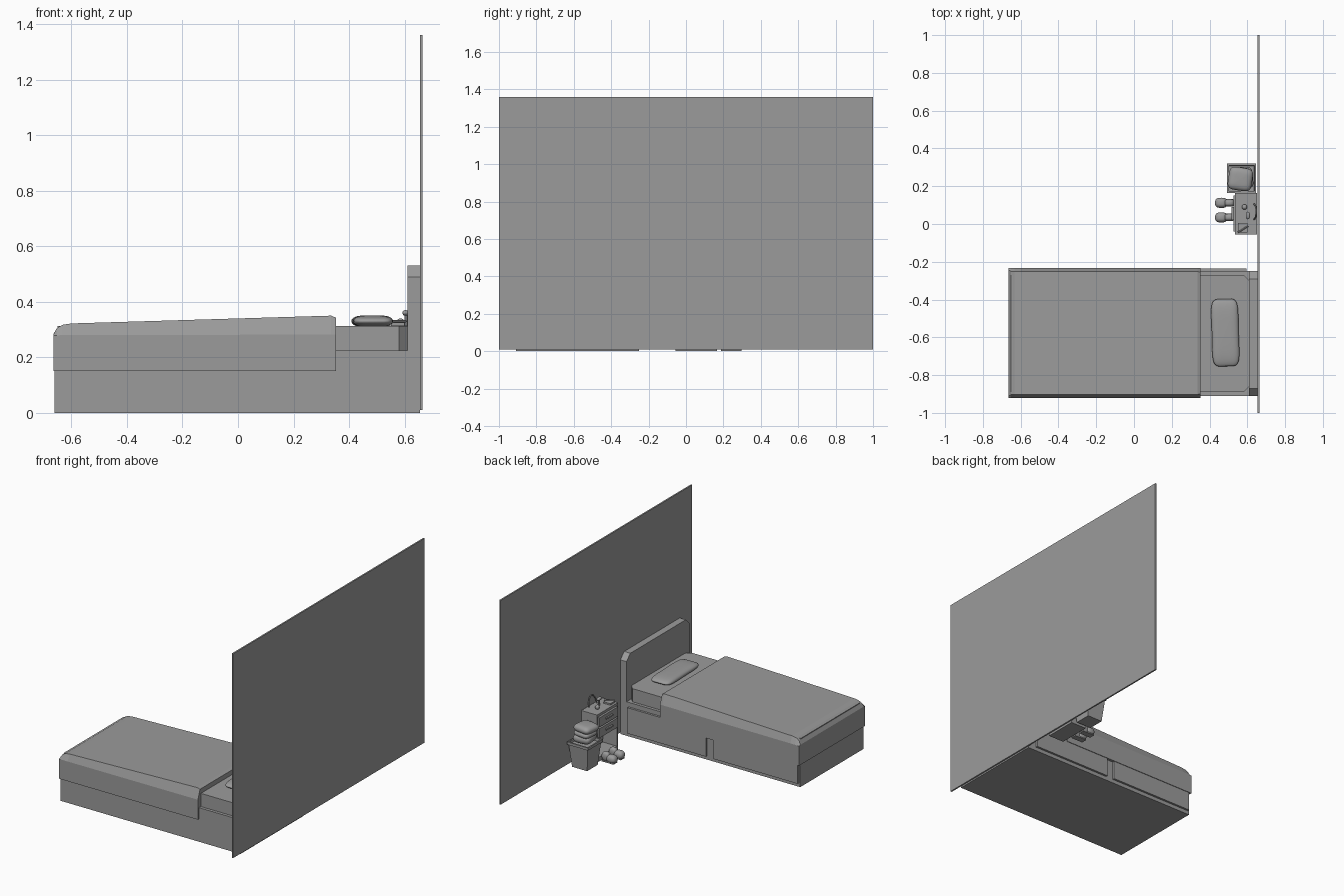
import bpy, bmesh, math
from mathutils import Matrix, Vector

cube = bpy.data.objects.get("Cube")
if cube:
    bpy.data.objects.remove(cube, do_unlink=True)

grey = bpy.data.materials.new("plain_grey")
grey.use_nodes = True
grey.diffuse_color = (0.33, 0.33, 0.33, 1)
grey.node_tree.nodes["Principled BSDF"].inputs["Base Color"].default_value = (0.33, 0.33, 0.33, 1)


def finish(name, bm, smooth=False):
    bmesh.ops.recalc_face_normals(bm, faces=bm.faces)
    mesh = bpy.data.meshes.new(name)
    bm.to_mesh(mesh)
    bm.free()
    mesh.materials.append(grey)
    for p in mesh.polygons:
        p.use_smooth = smooth
    obj = bpy.data.objects.new(name, mesh)
    bpy.context.collection.objects.link(obj)
    return obj


def box(name, x, y, z, bevel=0):
    bm = bmesh.new()
    size = [b - a for a, b in (x, y, z)]
    mid = Vector([(a + b) / 2 for a, b in (x, y, z)])
    bmesh.ops.create_cube(bm, size=1, matrix=Matrix.Translation(mid) @ Matrix.Diagonal((*size, 1)))
    obj = finish(name, bm)
    if bevel:
        mod = obj.modifiers.new("soft_edge", "BEVEL")
        mod.width, mod.segments = bevel, 2
    return obj


def loft(name, rings, smooth=False):
    """Skin between equal-length rings of points and cap both ends."""
    bm = bmesh.new()
    rows = [[bm.verts.new(p) for p in ring] for ring in rings]
    n = len(rows[0])
    for a, b in zip(rows, rows[1:]):
        for i in range(n):
            j = (i + 1) % n
            bm.faces.new((a[i], a[j], b[j], b[i]))
    bm.faces.new(rows[0])
    bm.faces.new(rows[-1])
    return finish(name, bm, smooth)


def cushion(name, centre, half, power=0.5, pinch=0.0, turn=0):
    """Squared-off ellipsoid whose long sides can be drawn in."""
    bm = bmesh.new()
    bmesh.ops.create_uvsphere(bm, u_segments=32, v_segments=16, radius=1)
    rot = Matrix.Rotation(turn, 3, "Z")
    for v in bm.verts:
        x, y, z = v.co
        x = math.copysign(abs(x) ** power, x)
        y = math.copysign(abs(y) ** power, y)
        x *= 1 - pinch * (1 - y * y)
        y *= 1 - pinch * 0.4 * (1 - x * x)
        v.co = rot @ Vector((x * half[0], y * half[1], z * half[2])) + Vector(centre)
    return finish(name, bm, True)


def tube(name, points, radius):
    curve = bpy.data.curves.new(name, "CURVE")
    curve.dimensions = "3D"
    curve.bevel_depth, curve.bevel_resolution = radius, 2
    curve.use_fill_caps = True
    spline = curve.splines.new("POLY")
    spline.points.add(len(points) - 1)
    for p, co in zip(spline.points, points):
        p.co = (*co, 1)
    curve.materials.append(grey)
    obj = bpy.data.objects.new(name, curve)
    bpy.context.collection.objects.link(obj)
    return obj


# Wall panel
box("wall", (0.655, 0.665), (-1, 1), (0.01, 1.36))

# Bed base with two framed drawers on its open side
Y0, Y1 = -0.91, -0.25
box("bed_base", (-0.66, 0.655), (Y0, Y1), (0, 0.225))
for i, (a, b) in enumerate(((-0.65, -0.035), (0.02, 0.595))):
    box(f"bed_drawer_{i + 1}", (a, b), (Y1 - 0.01, Y1 + 0.014), (0.025, 0.195))

# Headboard with clipped top corners
c = 0.04
outline = [(Y0, 0.225), (Y1, 0.225), (Y1, 0.53 - c), (Y1 - c, 0.53), (Y0 + c, 0.53), (Y0, 0.53 - c)]
loft("headboard", [[(x, y, z) for y, z in outline] for x in (0.61, 0.655)])

# Mattress with clipped head corners
c = 0.03
plan = [(-0.65, -0.89), (0.61 - c, -0.89), (0.61, -0.89 + c),
        (0.61, -0.27 - c), (0.61 - c, -0.27), (-0.65, -0.27)]
loft("mattress", [[(x, y, z) for x, y in plan] for z in (0.22, 0.312)])


# Duvet: sections along the bed, rising toward the head and rounded at the foot
def duvet_section(x, top, shoulder, inset, grow=0.0):
    a, b = -0.922 - grow, -0.232 + grow
    return [(x, a, 0.15), (x, a, shoulder), (x, a + inset, top),
            (x, b - inset, top), (x, b, shoulder), (x, b, 0.15)]


duvet = loft("duvet", [
    duvet_section(-0.665, 0.283, 0.278, 0.012),
    duvet_section(-0.652, 0.305, 0.279, 0.018),
    duvet_section(-0.632, 0.317, 0.28, 0.02),
    duvet_section(-0.60, 0.322, 0.28, 0.02),
    duvet_section(0.335, 0.35, 0.282, 0.02),
    duvet_section(0.352, 0.343, 0.282, 0.022)])

# Pillow
cushion("pillow", (0.483, -0.575, 0.33), (0.078, 0.185, 0.021), 0.45, 0.09, 0.03)

# Bedside cabinet: carcass with an open lower shelf and two drawers
CX, CY = (0.535, 0.65), (-0.055, 0.165)
box("cabinet_top", CX, CY, (0.298, 0.315))
box("cabinet_bottom", CX, CY, (0.0, 0.03))
box("cabinet_back", (0.638, 0.65), CY, (0.02, 0.30))
box("cabinet_body", (0.545, 0.65), CY, (0.15, 0.30))
for side, y in (("right", CY[0]), ("left", CY[1] - 0.012)):
    box(f"cabinet_side_{side}", CX, (y, y + 0.012), (0.01, 0.30))
for i, z in enumerate((0.16, 0.232)):
    box(f"cabinet_drawer_{i + 1}", (0.526, 0.55), (-0.04, 0.15), (z, z + 0.062))
    box(f"cabinet_handle_{i + 1}", (0.517, 0.527), (0.02, 0.09), (z + 0.03, z + 0.04))

# Small things on the cabinet
box("notebook", (0.55, 0.60), (-0.045, 0.005), (0.315, 0.325))
tube("pencil", [(0.55, -0.045, 0.33), (0.605, -0.01, 0.33)], 0.004)
cushion("trinket", (0.585, 0.09, 0.326), (0.013, 0.013, 0.014), 0.8)
tube("stand", [(0.605, 0.045, 0.315), (0.605, 0.045, 0.368)], 0.005)
cushion("stand_knob", (0.603, 0.045, 0.36), (0.011, 0.02, 0.01), 0.8)
arc = [math.pi * i / 12 for i in range(13)]
tube("wire_loop", [(0.635 + 0.012 * math.sin(t), 0.065 + 0.04 * math.cos(t), 0.318 + 0.06 * math.sin(t))
                   for t in arc], 0.004)

# Pair of shoes in front of the cabinet
for side, y in (("right", 0.035), ("left", 0.112)):
    cushion(f"shoe_toe_{side}", (0.462, y, 0.026), (0.033, 0.027, 0.026), 0.75)
    cushion(f"shoe_heel_{side}", (0.505, y, 0.032), (0.028, 0.02, 0.03), 0.7)
    box(f"shoe_sole_{side}", (0.438, 0.525), (y - 0.02, y + 0.02), (0, 0.008))

# Tapered bin with a rim
BX, BY = 0.57, 0.242


def square(r, z):
    return [(BX + sx * r, BY + sy * r, z) for sx, sy in ((-1, -1), (1, -1), (1, 1), (-1, 1))]


loft("bin", [square(0.055, 0), square(0.07, 0.15), square(0.077, 0.15),
             square(0.077, 0.167), square(0.068, 0.167), square(0.066, 0.15)])

# Folded cushions piled on the bin
cushion("lower_cushion", (BX, BY, 0.19), (0.062, 0.06, 0.03), 0.5, 0.04, 0.1)
cushion("middle_cushion", (BX - 0.005, BY, 0.222), (0.06, 0.058, 0.022), 0.5, 0.04, -0.1)
cushion("upper_cushion", (BX - 0.007, BY - 0.004, 0.255), (0.066, 0.062, 0.026), 0.5, 0.04, -0.15)
